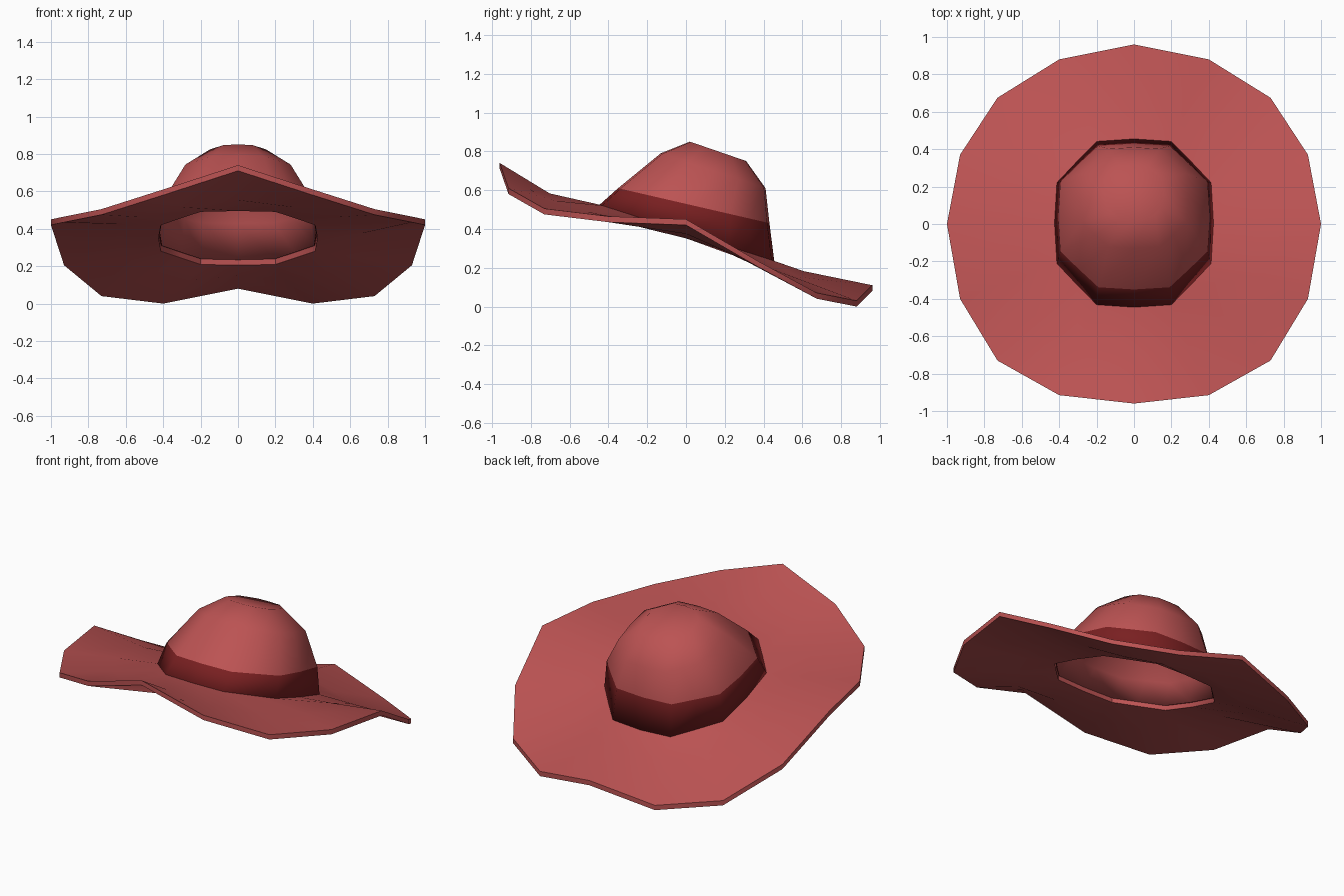
import bpy, bmesh, math
from mathutils import Vector

if "Cube" in bpy.data.objects:
    bpy.data.objects.remove(bpy.data.objects["Cube"])


def material(name, rgb):
    m = bpy.data.materials.new(name)
    m.diffuse_color = (*rgb, 1)
    m.use_nodes = True
    m.node_tree.nodes["Principled BSDF"].inputs["Base Color"].default_value = m.diffuse_color
    return m


RED = material("hat red", (0.50, 0.086, 0.086))
DARK = material("band dark red", (0.19, 0.014, 0.015))


def mirrored(half):
    """Close a front-to-back half ring (x >= 0) by mirroring it in x."""
    pts = [Vector(p) for p in half]
    return pts + [Vector((-p.x, p.y, p.z)) for p in reversed(pts[1:-1])]


# rounded-square outline of the crown, front to back on the right side
QUARTER = [(0, 1), (0.47, 0.97), (0.72, 0.73), (0.97, 0.48)]
OUTLINE = ([(x, -y) for x, y in QUARTER] + [(1, 0)]
           + list(reversed(QUARTER)))


def crown_ring(cy, cz, rx, ry, rise):
    """Tilted ring, higher at the front."""
    return mirrored([(u * rx, cy + v * ry, cz - v * rise) for u, v in OUTLINE])


def ring_mesh(name, rings, mats, angle, cap=False, loop=False, face_mat=None):
    bm = bmesh.new()
    rows = [[bm.verts.new(p) for p in r] for r in rings]
    n = len(rows[0])
    pairs = list(zip(rows, rows[1:])) + ([(rows[-1], rows[0])] if loop else [])
    for k, (a, b) in enumerate(pairs):
        for i in range(n):
            j = (i + 1) % n
            f = bm.faces.new((a[i], a[j], b[j], b[i]))
            f.material_index = face_mat(k) if face_mat else 0
    if cap:
        f = bm.faces.new(rows[-1])
        f.material_index = face_mat(len(pairs)) if face_mat else 0
    if loop:
        bmesh.ops.recalc_face_normals(bm, faces=bm.faces)
    me = bpy.data.meshes.new(name)
    bm.to_mesh(me)
    bm.free()
    for m in mats:
        me.materials.append(m)
    ob = bpy.data.objects.new(name, me)
    bpy.context.collection.objects.link(ob)
    bpy.ops.object.select_all(action='DESELECT')
    ob.select_set(True)
    bpy.context.view_layer.objects.active = ob
    bpy.ops.object.shade_smooth_by_angle(angle=math.radians(angle))
    return ob


# crown: dark band at the bottom, red dome above, thin hollow shell
base = crown_ring(0.005, 0.38, 0.425, 0.45, 0.145)
crown = ring_mesh("crown", [
    base,
    crown_ring(0.04, 0.52, 0.405, 0.39, 0.09),
    crown_ring(0.14, 0.70, 0.29, 0.27, 0.09),
    crown_ring(0.165, 0.80, 0.155, 0.145, 0.05),
], [DARK, RED], 50, cap=True, face_mat=lambda k: 0 if k == 0 else 1)
shell = crown.modifiers.new("shell", 'SOLIDIFY')
shell.thickness = 0.008
shell.offset = -1
shell.material_offset = 1      # lining is red behind the band too

# brim: upturned front, drooping back with two low lobes
outer = mirrored([(0, -0.96, 0.74), (0.4, -0.915, 0.61), (0.73, -0.73, 0.505),
                  (0.93, -0.4, 0.465), (1, 0, 0.45), (0.93, 0.37, 0.235),
                  (0.73, 0.675, 0.07), (0.4, 0.88, 0.03), (0, 0.96, 0.11)])
middle = []
for a, b in zip(base, outer):
    back = (b.y / 0.96 + 1) / 2            # 0 at the front, 1 at the back
    t, tz = 0.5 - 0.2 * back, 0.27 + 0.15 * back
    p = a.lerp(b, t)
    p.z = a.z + (b.z - a.z) * tz
    middle.append(p)


def lowered(ring, d=0.03):
    return [p - Vector((0, 0, d)) for p in ring]


ring_mesh("brim", [base, middle, outer,
                   lowered(outer), lowered(middle), lowered(base)],
          [RED], 40, loop=True)
